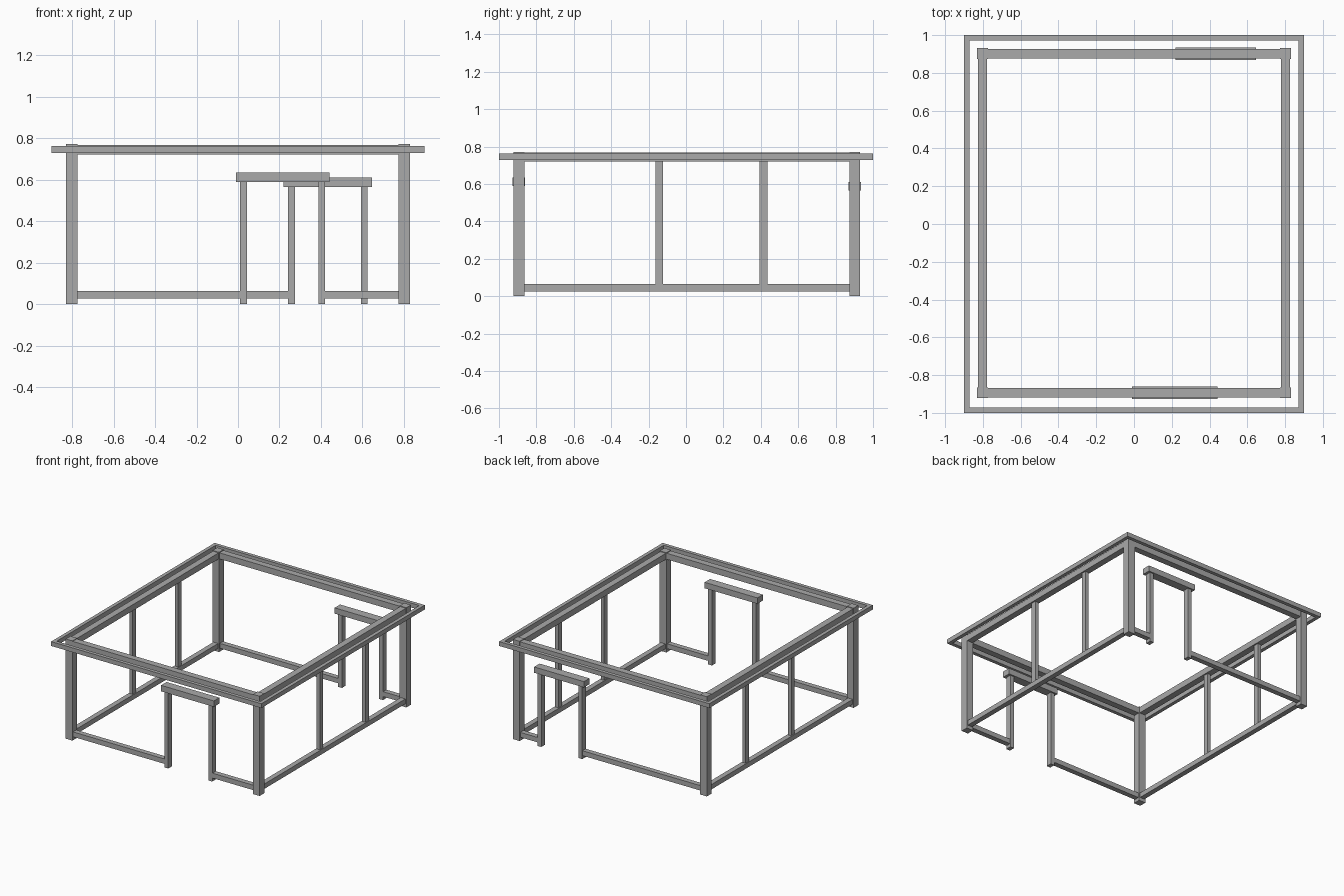
import bpy

if "Cube" in bpy.data.objects:
    bpy.data.objects.remove(bpy.data.objects["Cube"])

grey = bpy.data.materials.new("weathered grey")
grey.diffuse_color = (0.40, 0.40, 0.40, 1)
grey.use_nodes = True
grey.node_tree.nodes["Principled BSDF"].inputs["Base Color"].default_value = grey.diffuse_color


def box(name, x, y, z):
    """Timber from (min, max) ranges on each axis."""
    v = [(a, b, c) for c in z for b in y for a in x]
    f = [(0, 2, 3, 1), (4, 5, 7, 6), (0, 1, 5, 4),
         (2, 6, 7, 3), (0, 4, 6, 2), (1, 3, 7, 5)]
    me = bpy.data.meshes.new(name)
    me.from_pydata(v, [], f)
    me.materials.append(grey)
    ob = bpy.data.objects.new(name, me)
    bpy.context.collection.objects.link(ob)
    return ob


def around(c, w):
    return (c - w / 2, c + w / 2)


PX = 0.802                       # post centre in x
FRONT, BACK = -0.893, 0.902      # post centres in y
POST = 0.057
INNER = PX - POST / 2
SILL, BEAM = (0.026, 0.064), (0.72, 0.767)

# corner posts
for sx, xn in ((-1, "left"), (1, "right")):
    for y, yn in ((FRONT, "front"), (BACK, "back")):
        box(f"{yn}_{xn}_post", around(sx * PX, POST), around(y, POST), (0, 0.772))

# side walls: sill, top beam and two studs
for s, n in ((-1, "left"), (1, "right")):
    run = (FRONT + POST / 2, BACK - POST / 2)
    box(f"{n}_sill", around(s * PX, 0.04), run, SILL)
    box(f"{n}_top_beam", around(s * PX, 0.05), run, BEAM)
    for i, y in enumerate((-0.143, 0.414)):
        box(f"{n}_stud_{i + 1}", around(s * PX, 0.028), around(y, 0.041),
            (SILL[1], BEAM[0]))

# front and back walls: top beam, door frame, split sill
# (name, y, door post centres, lintel x range, lintel z range)
for n, y, (d0, d1), lx, lz in (
        ("front", FRONT, (0.027, 0.404), (-0.01, 0.442), (0.588, 0.634)),
        ("back", BACK, (0.258, 0.609), (0.219, 0.646), (0.565, 0.61))):
    box(f"{n}_top_beam", (-INNER, INNER), around(y, 0.05), BEAM)
    for side, d in (("left", d0), ("right", d1)):
        box(f"{n}_door_{side}_post", around(d, 0.033), around(y, 0.045), (0, lz[0]))
    box(f"{n}_door_lintel", lx, around(y, 0.067), lz)
    box(f"{n}_sill_left", (-INNER, d0 - 0.0165), around(y, 0.04), SILL)
    box(f"{n}_sill_right", (d1 + 0.0165, INNER), around(y, 0.04), SILL)

# overhanging eaves frame
W, EZ = 0.028, (0.729, 0.763)
for s, xn, yn in ((-1, "left", "front"), (1, "right", "back")):
    box(f"{xn}_eave", around(s * (0.90 - W / 2), W), (-1, 1), EZ)
    box(f"{yn}_eave", (-0.90 + W, 0.90 - W), around(s * (1 - W / 2), W), EZ)
